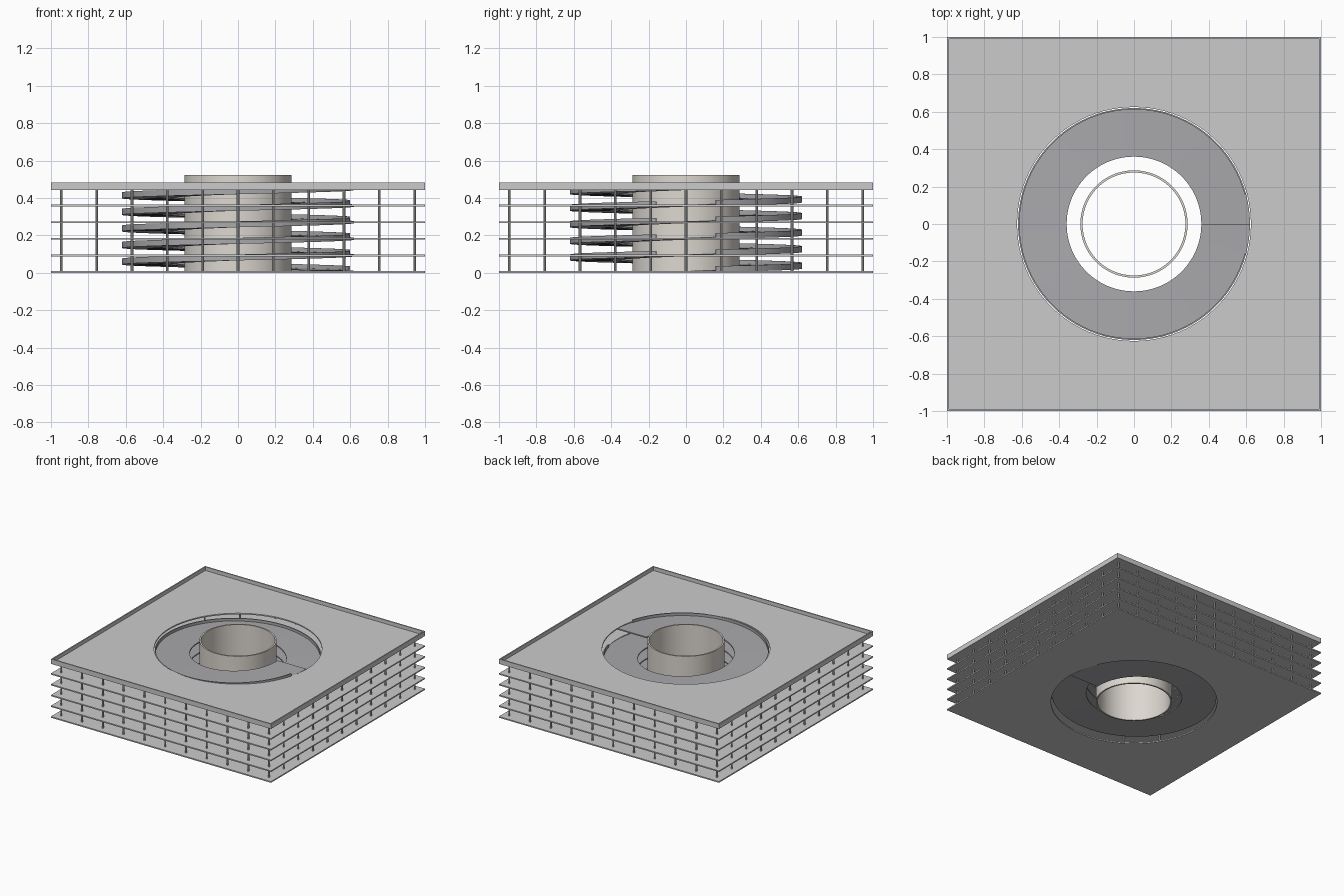
import bpy, bmesh, math

if "Cube" in bpy.data.objects:
    bpy.data.objects.remove(bpy.data.objects["Cube"])

N = 96            # segments per full circle
STEP = 0.0885     # storey height
T = 0.01          # slab thickness
LEVELS = 5
HOLE_R = 0.625


def material(name, rgb):
    m = bpy.data.materials.new(name)
    m.diffuse_color = (*rgb, 1)
    m.use_nodes = True
    m.node_tree.nodes["Principled BSDF"].inputs["Base Color"].default_value = m.diffuse_color
    return m


def finish(bm, name, mat=None, smooth=False):
    bmesh.ops.recalc_face_normals(bm, faces=bm.faces)
    me = bpy.data.meshes.new(name)
    bm.to_mesh(me)
    bm.free()
    ob = bpy.data.objects.new(name, me)
    bpy.context.collection.objects.link(ob)
    if mat:
        me.materials.append(mat)
    if smooth:
        bpy.ops.object.select_all(action='DESELECT')
        ob.select_set(True)
        bpy.context.view_layer.objects.active = ob
        bpy.ops.object.shade_smooth_by_angle(angle=math.radians(30))
    return ob


def sweep(bm, sections, closed):
    """Bridge a list of four-point cross-sections into a solid."""
    rows = [[bm.verts.new(p) for p in s] for s in sections]
    pairs = list(zip(rows, rows[1:]))
    if closed:
        pairs.append((rows[-1], rows[0]))
    else:
        bm.faces.new(rows[0])
        bm.faces.new(rows[-1])
    for a, b in pairs:
        for i in range(4):
            j = (i + 1) % 4
            bm.faces.new((a[i], a[j], b[j], b[i]))


def section(a, r_in, r_out, z0, z1):
    c, s = math.cos(a), math.sin(a)
    return [(c * r_in, s * r_in, z0), (c * r_out, s * r_out, z0),
            (c * r_out, s * r_out, z1), (c * r_in, s * r_in, z1)]


def square_radius(a, half):
    return half / max(abs(math.cos(a)), abs(math.sin(a)))


def helix(bm, r_in, r_out, a0, a1, low, high):
    n = round((a1 - a0) / (2 * math.pi) * N)
    secs = []
    for i in range(n + 1):
        a = a0 + (a1 - a0) * i / n
        z = STEP * a / (2 * math.pi)
        secs.append(section(a, r_in, r_out, z + low, z + high))
    sweep(bm, secs, False)


ANG = [2 * math.pi * i / N for i in range(N)]
ramp_grey = material("ramp_grey", (0.4, 0.4, 0.42))
warm_grey = material("warm_grey", (0.72, 0.68, 0.63))

# Square floor slabs with round opening
for k in range(LEVELS + 1):
    bm = bmesh.new()
    z = k * STEP
    sweep(bm, [section(a, HOLE_R, square_radius(a, 1), z, z + T) for a in ANG], True)
    finish(bm, "roof_slab" if k == LEVELS else f"floor_slab_{k}")

# Thin parapet round the roof edge
bm = bmesh.new()
z = LEVELS * STEP + T
sweep(bm, [section(a, square_radius(a, 0.99), square_radius(a, 1), z, z + 0.03)
           for a in ANG], True)
finish(bm, "roof_parapet")

# Column grid, leaving the opening clear
bm = bmesh.new()
H = LEVELS * STEP
for i in range(-5, 6):
    for j in range(-5, 6):
        x, y = i * 0.189, j * 0.189
        if math.hypot(x, y) > HOLE_R + 0.01:
            ret = bmesh.ops.create_cone(bm, cap_ends=True, segments=8,
                                        radius1=0.007, radius2=0.007, depth=H)
            bmesh.ops.translate(bm, verts=ret["verts"], vec=(x, y, H / 2))
finish(bm, "columns", smooth=True)

# Spiral ramp
bm = bmesh.new()
helix(bm, 0.36, 0.62, 0, 2 * math.pi * LEVELS, 0, T)
finish(bm, "spiral_ramp", ramp_grey, True)

# Outer ramp walls, open beside each floor entrance
bm = bmesh.new()
gap = math.radians(15)
for k in range(LEVELS):
    a = 2 * math.pi * k
    helix(bm, 0.612, 0.62, a + gap, a + 2 * math.pi - gap, T, T + 0.022)
finish(bm, "ramp_walls", ramp_grey, True)

# Central hollow core
bm = bmesh.new()
sweep(bm, [section(a, 0.275, 0.287, 0, 0.523) for a in ANG], True)
finish(bm, "core_tube", warm_grey, True)
